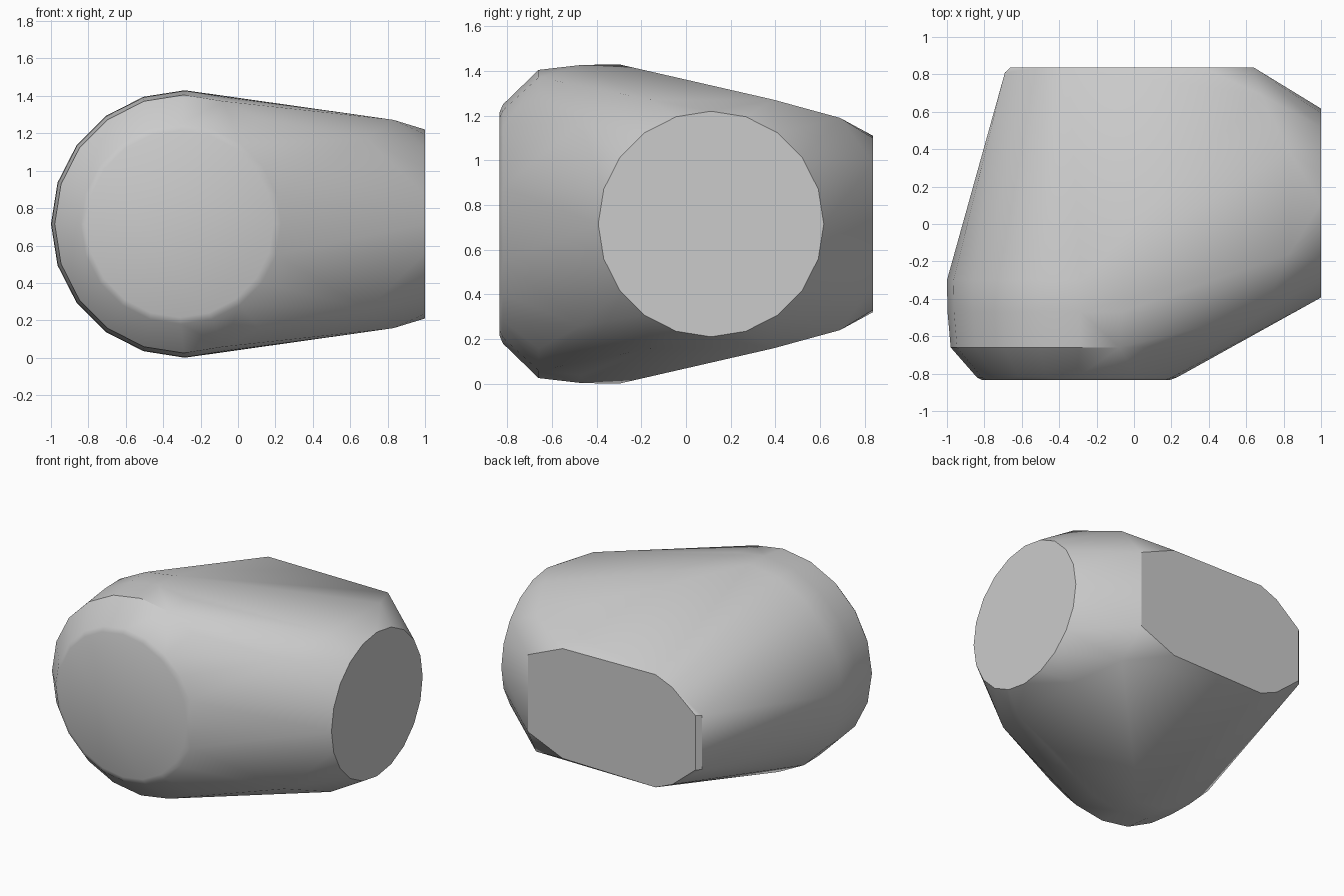
import bpy, bmesh
from math import sin, cos, pi, radians

cube = bpy.data.objects.get("Cube")
if cube:
    bpy.data.objects.remove(cube, do_unlink=True)

MID = 0.715   # height of the symmetry plane
SIDES = 20


def ring(axis, at, centre, radius):
    """Circle of points around the x or y axis."""
    points = []
    for i in range(SIDES):
        a = 2 * pi * i / SIDES
        u, z = centre + radius * cos(a), MID + radius * sin(a)
        points.append((at, u, z) if axis == "x" else (u, at, z))
    return points


def mirrored(x, y, half_height):
    """A pair of points above and below the symmetry plane."""
    return [(x, y, MID + half_height), (x, y, MID - half_height)]


points = []

# Round front end: disc, soft rim, shoulder and widest rings
for y, centre, radius in ((-0.835, -0.31, 0.5), (-0.82, -0.305, 0.535),
                          (-0.66, -0.29, 0.69), (-0.47, -0.285, 0.712),
                          (-0.3, -0.285, 0.715)):
    points += ring("y", y, centre, radius)

# Flat disc on the side
points += ring("x", 1.0, 0.112, 0.505)

# Chamfer corners behind the side disc
for x, y, h in ((0.83, -0.16, 0.557), (0.83, 0.39, 0.557),
                (0.69, -0.47, 0.455), (0.68, 0.69, 0.475)):
    points += mirrored(x, y, h)

# Flat back panel
for x, h in ((0.64, 0.27), (0.37, 0.385), (-0.35, 0.395),
             (-0.48, 0.34), (-0.66, 0.19)):
    points += mirrored(x, 0.837, h)
points += mirrored(-0.69, 0.81, 0.19)

# Wrap the sections in one convex body
bm = bmesh.new()
for p in points:
    bm.verts.new(p)
hull = bmesh.ops.convex_hull(bm, input=bm.verts)
unused = {g for g in hull["geom_interior"] + hull["geom_unused"]
          if isinstance(g, bmesh.types.BMVert)}
bmesh.ops.delete(bm, geom=list(unused), context="VERTS")
bmesh.ops.dissolve_limit(bm, angle_limit=radians(0.5),
                         verts=bm.verts, edges=bm.edges)
bmesh.ops.recalc_face_normals(bm, faces=bm.faces)

mesh = bpy.data.meshes.new("rounded_body")
bm.to_mesh(mesh)
bm.free()
body = bpy.data.objects.new("rounded_body", mesh)
bpy.context.collection.objects.link(body)

# Plain grey finish
grey = bpy.data.materials.new("light_grey")
grey.use_nodes = True
colour = (0.6, 0.6, 0.6, 1.0)
grey.diffuse_color = colour
grey.node_tree.nodes["Principled BSDF"].inputs["Base Color"].default_value = colour
mesh.materials.append(grey)

bpy.ops.object.select_all(action="DESELECT")
body.select_set(True)
bpy.context.view_layer.objects.active = body
bpy.ops.object.shade_smooth_by_angle(angle=radians(30))
